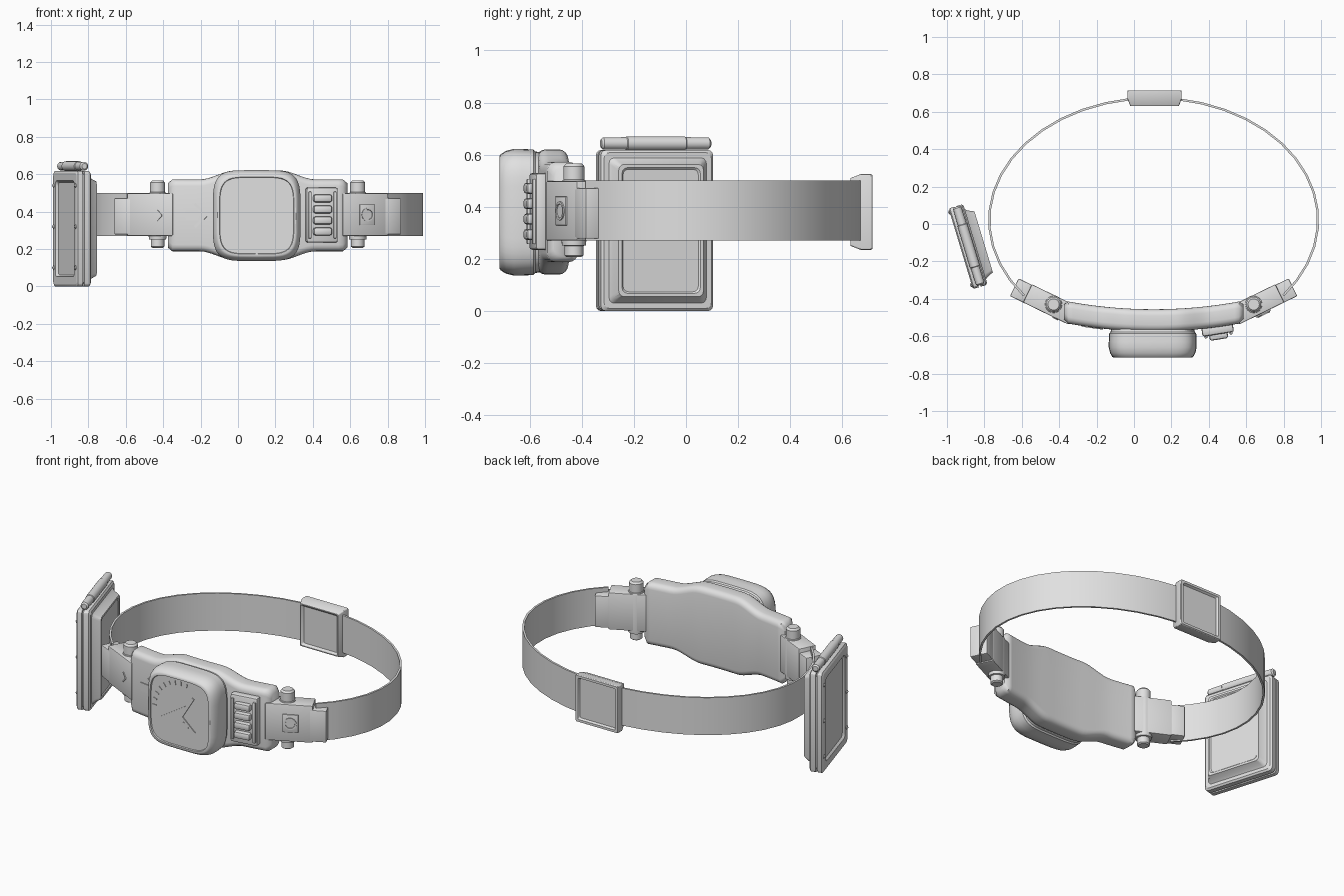
import bpy, bmesh, math
from mathutils import Matrix, Vector

if "Cube" in bpy.data.objects:
    bpy.data.objects.remove(bpy.data.objects["Cube"])

CX, CZ = 0.105, 0.38          # centre of the belt in x and height
mat = bpy.data.materials.new("plain grey")
mat.diffuse_color = (0.75, 0.75, 0.75, 1)
mat.use_nodes = True
mat.node_tree.nodes["Principled BSDF"].inputs["Base Color"].default_value = mat.diffuse_color


def finish(name, bm, angle=35):
    bmesh.ops.recalc_face_normals(bm, faces=bm.faces)
    me = bpy.data.meshes.new(name)
    bm.to_mesh(me)
    bm.free()
    ob = bpy.data.objects.new(name, me)
    bpy.context.collection.objects.link(ob)
    me.materials.append(mat)
    bpy.ops.object.select_all(action='DESELECT')
    ob.select_set(True)
    bpy.context.view_layer.objects.active = ob
    bpy.ops.object.shade_smooth_by_angle(angle=math.radians(angle))
    return ob


def loft(name, rings, angle=35):
    """Skin closed rings of equal length and cap both ends."""
    bm = bmesh.new()
    vs = [[bm.verts.new(p) for p in r] for r in rings]
    n = len(vs[0])
    for a, b in zip(vs, vs[1:]):
        for i in range(n):
            j = (i + 1) % n
            bm.faces.new((a[i], a[j], b[j], b[i]))
    bm.faces.new(vs[0])
    bm.faces.new(vs[-1])
    return finish(name, bm, angle)


def box(name, loc, size, rz=0, ry=0, bevel=0.0, seg=2):
    bm = bmesh.new()
    bmesh.ops.create_cube(bm, size=1)
    bmesh.ops.scale(bm, vec=size, verts=bm.verts)
    if bevel:
        bmesh.ops.bevel(bm, geom=bm.edges[:], offset=bevel, segments=seg,
                        profile=0.5, affect='EDGES')
    m = Matrix.Translation(loc) @ Matrix.Rotation(rz, 4, 'Z') @ Matrix.Rotation(ry, 4, 'Y')
    bmesh.ops.transform(bm, matrix=m, verts=bm.verts)
    return finish(name, bm)


def lathe(name, base, axis, profile, seg=24):
    """Turned part: profile holds (distance along axis, radius)."""
    q = Vector(axis).to_track_quat('Z', 'Y')
    rings = [[Vector(base) + q @ Vector((r * math.cos(k * math.tau / seg),
                                         r * math.sin(k * math.tau / seg), d))
              for k in range(seg)] for d, r in profile]
    return loft(name, rings)


def round_rect(hw, hh, r, seg=3):
    """Rounded rectangle outline as 2D points."""
    pts = []
    for k, (sx, sy) in enumerate(((1, 1), (-1, 1), (-1, -1), (1, -1))):
        for s in range(seg + 1):
            a = (k + s / seg) * math.pi / 2
            pts.append((sx * (hw - r) + r * math.cos(a), sy * (hh - r) + r * math.sin(a)))
    return pts


# strap: thin band following an ellipse, open at the front
rings = []
for i in range(31):
    a = math.radians(-38 + 256 * i / 30)
    c, s = math.cos(a), math.sin(a)
    rings.append([(CX + (0.885 - d) * c, 0.02 + (0.66 - d) * s, z)
                  for d, z in ((0, 0.27), (0, 0.5), (0.012, 0.5), (0.012, 0.27))])
loft("strap", rings)

# strap slider at the back, dished on both faces
loft("strap_slider",
     [[(0.11 + x, y, CZ + z) for x, z in round_rect(0.145 * k, 0.145 * k, 0.008)]
      for y, k in ((0.645, 0.78), (0.632, 0.86), (0.632, 0.9), (0.67, 1), (0.71, 1),
                   (0.715, 0.98), (0.715, 0.88), (0.702, 0.83))], 25)

# buckle plate: curved, taller in the middle, rounded edges
rings = []
for i in range(41):
    u = -1 + i / 20
    dx = abs(u) * 0.48
    t = min(1, max(0, (0.31 - dx) / 0.19))
    h = 0.192 + 0.048 * t * t * (3 - 2 * t)
    trim = 0.02 if i in (0, 40) else 0
    yc = -0.515 + 0.046 * u * u
    rings.append([(CX + u * 0.48, yc + y, CZ + z)
                  for y, z in round_rect(0.059 - trim, h - trim, 0.035, 4)])
loft("buckle_plate", rings, 50)


# dial housing: soft square with a bezel and sunken face
def soft_square(k, y, n=4.6, seg=48):
    pts = []
    for i in range(seg):
        a = i * math.tau / seg
        c, s = math.cos(a), math.sin(a)
        pts.append((0.1 + 0.235 * k * math.copysign(abs(c) ** (2 / n), c), y,
                    0.379 + 0.243 * k * math.copysign(abs(s) ** (2 / n), s)))
    return pts


loft("dial_housing", [soft_square(k, y) for k, y in (
    (0.93, -0.54), (0.96, -0.578), (0.99, -0.585), (1, -0.63), (1, -0.66), (0.97, -0.69),
    (0.92, -0.71), (0.89, -0.715), (0.85, -0.715), (0.84, -0.707))])

# raised dial lines: hands, dividing lines and edge ticks
for n, (x0, z0, x1, z1, w) in enumerate((
        (0.11, 0.36, 0.19, 0.49, 0.016), (0.11, 0.36, 0.2, 0.28, 0.014),
        (0.16, 0.44, -0.03, 0.32, 0.008), (0.12, 0.32, 0.16, 0.31, 0.02))):
    box(f"dial_hand_{n}", ((x0 + x1) / 2, -0.709, (z0 + z1) / 2),
        (math.hypot(x1 - x0, z1 - z0), 0.006, w), ry=-math.atan2(z1 - z0, x1 - x0))
for n in range(9):
    a = math.radians(75 + n * 13)
    box(f"dial_tick_{n}", (0.1 + 0.175 * math.cos(a), -0.708, 0.38 + 0.18 * math.sin(a)),
        (0.025, 0.005, 0.006), ry=-a)

# keypad with four buttons
KR = math.radians(9)
out = Vector((math.sin(KR), -math.cos(KR), 0))
kc = Vector((0.447, -0.565, 0.382))
box("keypad_base", kc, (0.17, 0.05, 0.295), KR, bevel=0.012)
for sx in (-1, 1):
    side = Vector((math.cos(KR), math.sin(KR), 0)) * 0.068 * sx
    box("keypad_rail", kc + side + out * 0.028, (0.016, 0.016, 0.25), KR, bevel=0.004)
for k in range(4):
    box(f"keypad_button_{k}", kc + out * 0.032 + Vector((0, 0, -0.088 + 0.059 * k)),
        (0.1, 0.042, 0.042), KR, bevel=0.012)

# end clips, strap sleeves and hinge pins, mirrored about the belt centre
for s, side in ((-1, "left"), (1, "right")):
    r = math.radians(26) * s
    box(f"{side}_clip", (CX + s * 0.553, -0.43, 0.384), (0.27, 0.108, 0.228), r, bevel=0.006)
    box(f"{side}_sleeve", (CX + s * 0.7, -0.36, 0.375), (0.1, 0.105, 0.195), r, bevel=0.006)
    lathe(f"{side}_hinge_pin", (CX + s * 0.535, -0.43, 0), (0, 0, 1),
          ((0.207, 0.028), (0.213, 0.036), (0.25, 0.036), (0.252, 0.046), (0.275, 0.048),
           (0.49, 0.048), (0.502, 0.044), (0.504, 0.04), (0.555, 0.04), (0.566, 0.03)))

# chevrons on the left side
for name, x, y, rz, d, w in (("clip_chevron", -0.42, -0.505, -26, 0.028, 0.006),
                             ("plate_arrow", -0.2, -0.556, -8, 0.062, 0.014)):
    for s in (-1, 1):
        box(name, (x, y, CZ + s * d / 2), (d * 1.4, 0.008, w),
            math.radians(rz), s * math.radians(45))
box("arrow_tail", (-0.245, -0.549, CZ), (0.07, 0.01, 0.05), math.radians(-8))

# framed oval on the right clip
r26 = math.radians(26)
o = Vector((math.sin(r26), -math.cos(r26), 0))
badge = Vector((0.668, -0.43, 0.384)) + o * 0.054
box("clip_badge", badge, (0.09, 0.008, 0.11), r26, bevel=0.002)
lathe("badge_oval", badge, o, ((0, 0.036), (0.009, 0.036), (0.009, 0.027), (0.005, 0.026)))

# hanging case beside the strap: stepped slab turned about the vertical
CR = math.radians(16.8)
N = Vector((math.cos(CR), math.sin(CR), 0))
T = Vector((-math.sin(CR), math.cos(CR), 0))
Z = Vector((0, 0, 1))
loft("case_body", [[N * n + T * (0.141 + a) + Z * (0.309 + b)
                    for a, b in round_rect(0.225 - i, 0.309 - i, 0.022)]
                   for n, i in ((-0.912, 0.062), (-0.925, 0.052), (-0.925, 0.01), (-0.918, 0),
                                (-0.892, 0), (-0.892, 0.012), (-0.882, 0.012), (-0.882, 0),
                                (-0.852, 0), (-0.843, 0.01), (-0.843, 0.03), (-0.83, 0.04),
                                (-0.797, 0.055), (-0.797, 0.068), (-0.803, 0.074))], 25)

# case rivets
for t in (-0.062, 0.344):
    for z in (0.1, 0.32, 0.54):
        lathe("case_rivet", N * -0.922 + T * t + Z * z, -N,
              ((0, 0.013), (0.006, 0.011), (0.011, 0.004)), 10)

# roller along the top of the case
lathe("case_roller", N * -0.88 + T * -0.075 + Z * 0.643, T,
      ((0, 0.015), (0.008, 0.023), (0.1, 0.024), (0.103, 0.027), (0.335, 0.027),
       (0.338, 0.024), (0.43, 0.023), (0.438, 0.015)), 20)
